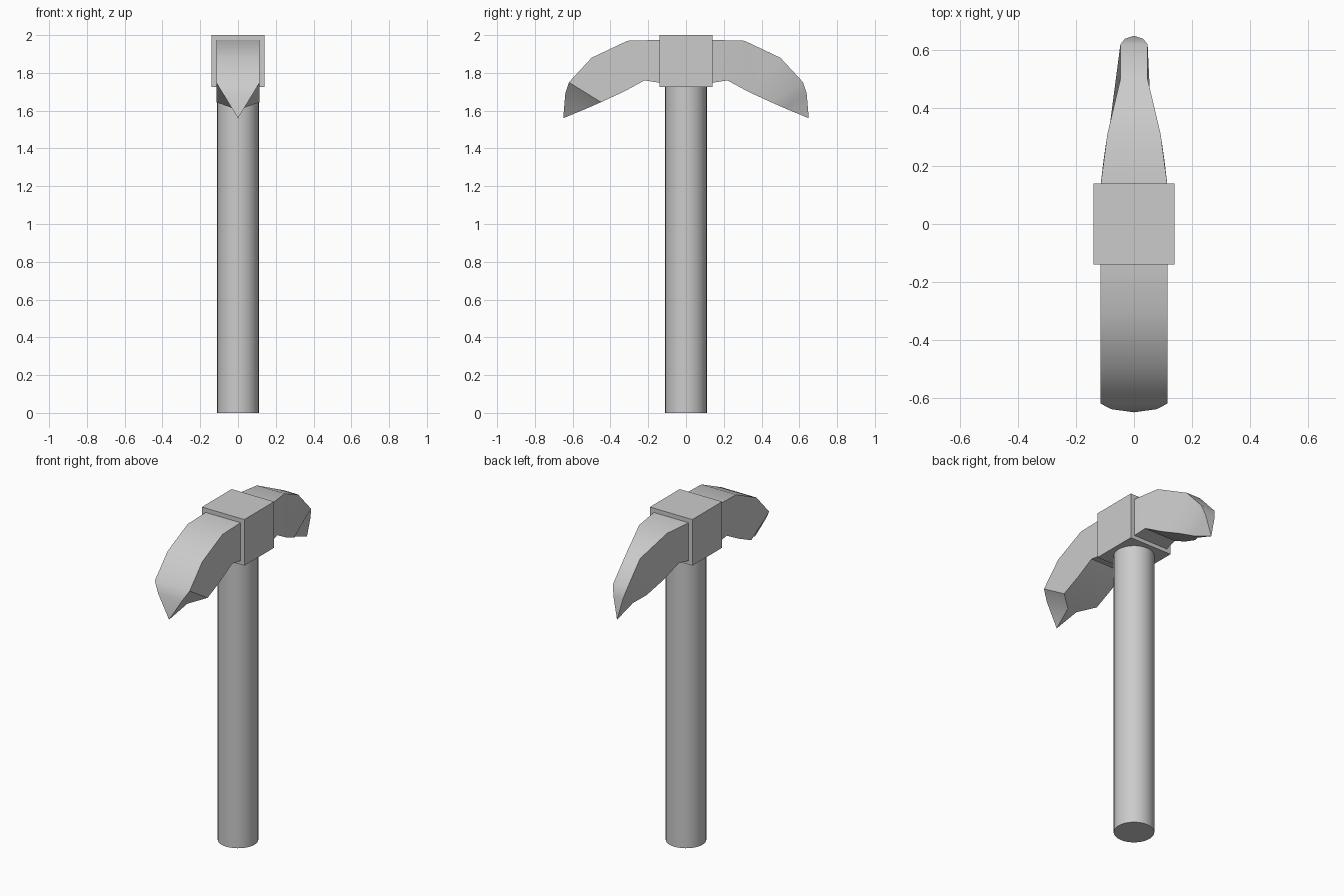
import bpy
import bmesh
import math

old = bpy.data.objects.get("Cube")
if old:
    bpy.data.objects.remove(old)

# One plain grey for every part
grey = bpy.data.materials.new("plain_grey")
grey.use_nodes = True
GREY = (0.6, 0.6, 0.6, 1)
grey.diffuse_color = GREY
grey.node_tree.nodes["Principled BSDF"].inputs["Base Color"].default_value = GREY


def finish(bm, name):
    """Turn a bmesh into a named object with angle-based smooth shading."""
    bmesh.ops.recalc_face_normals(bm, faces=bm.faces)
    mesh = bpy.data.meshes.new(name)
    bm.to_mesh(mesh)
    bm.free()
    mesh.materials.append(grey)
    obj = bpy.data.objects.new(name, mesh)
    bpy.context.collection.objects.link(obj)
    bpy.ops.object.select_all(action="DESELECT")
    obj.select_set(True)
    bpy.context.view_layer.objects.active = obj
    bpy.ops.object.shade_smooth_by_angle(angle=math.radians(35))
    return obj


# Blade side profile: (top y, top z, bottom y, bottom z)
PROFILE = [
    (0.12, 1.975, 0.12, 1.745),
    (0.31, 1.97, 0.22, 1.76),
    (0.50, 1.88, 0.33, 1.70),
    (0.62, 1.75, 0.45, 1.645),
    (0.639, 1.69, 0.52, 1.614),   # start of the nose
]
TIP = (0.65, 1.56)


def blade(name, side, widths):
    """Loft rectangular sections out from the head to a pointed tip."""
    bm = bmesh.new()
    rings = []
    for (ty, tz, by, bz), (tw, bw) in zip(PROFILE, widths):
        corners = ((-tw, ty, tz), (tw, ty, tz), (bw, by, bz), (-bw, by, bz))
        rings.append([bm.verts.new((x, side * y, z)) for x, y, z in corners])
    bm.faces.new(rings[0])
    for a, b in zip(rings, rings[1:]):
        for i in range(4):
            j = (i + 1) % 4
            bm.faces.new((a[i], a[j], b[j], b[i]))
    tip = bm.verts.new((0, side * TIP[0], TIP[1]))
    for i in range(4):
        bm.faces.new((rings[-1][i], rings[-1][(i + 1) % 4], tip))
    return finish(bm, name)


# Broad blade in front, narrow pick behind
blade("broad_blade", -1, [(0.115, 0.115)] * 4 + [(0.079, 0.03)])
blade("narrow_pick", 1, [(0.117, 0.117), (0.092, 0.105), (0.047, 0.085),
                         (0.047, 0.055), (0.032, 0.014)])

# Square head block
bm = bmesh.new()
bmesh.ops.create_cube(bm, size=1)
bmesh.ops.scale(bm, vec=(0.28, 0.28, 0.275), verts=bm.verts)
bmesh.ops.translate(bm, vec=(0, 0, 1.8625), verts=bm.verts)
finish(bm, "head_block")

# Round handle, running up into the block
bm = bmesh.new()
bmesh.ops.create_cone(bm, cap_ends=True, segments=32,
                      radius1=0.11, radius2=0.11, depth=1.8)
bmesh.ops.translate(bm, vec=(0, 0, 0.9), verts=bm.verts)
finish(bm, "handle")
